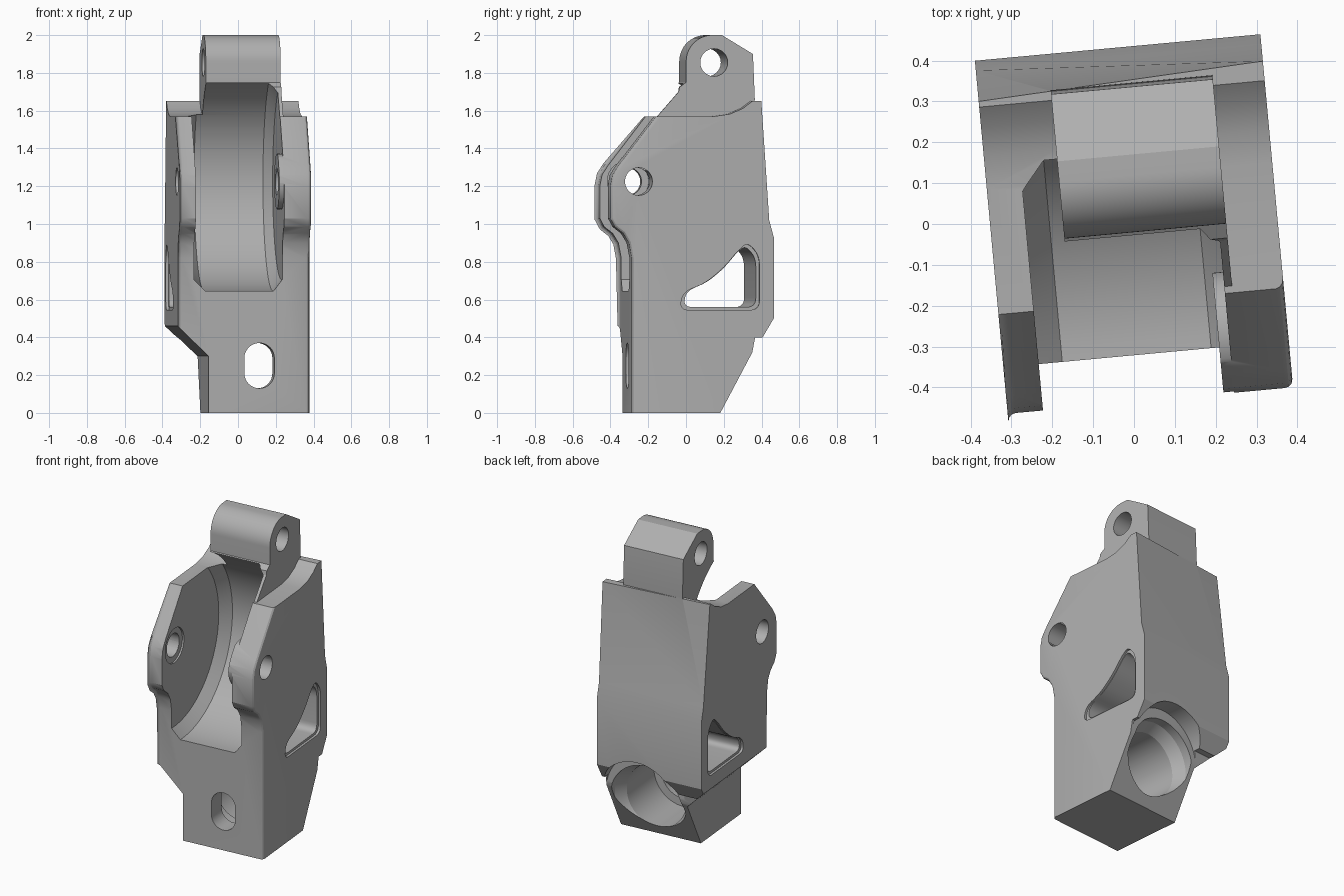
import bpy, bmesh
from math import sin, cos, pi, radians
from mathutils import Vector

if "Cube" in bpy.data.objects:
    bpy.data.objects.remove(bpy.data.objects["Cube"], do_unlink=True)

grey = bpy.data.materials.new("machined_grey")
grey.use_nodes = True
COLOUR = (0.43, 0.43, 0.43, 1)
grey.diffuse_color = COLOUR
grey.node_tree.nodes["Principled BSDF"].inputs["Base Color"].default_value = COLOUR

HALF = 0.351              # half width of the casting
AXLE = (-0.284, 1.225)    # y, z of the axle and the wheel pocket
BORE_X = 0.084


def finish(name, bm):
    bmesh.ops.recalc_face_normals(bm, faces=bm.faces)
    mesh = bpy.data.meshes.new(name)
    bm.to_mesh(mesh)
    bm.free()
    mesh.materials.append(grey)
    obj = bpy.data.objects.new(name, mesh)
    bpy.context.collection.objects.link(obj)
    return obj


def prism(points, axis, a, b):
    """Extrude a (y, z) outline along x, or an (x, z) outline along y."""
    bm = bmesh.new()
    place = (lambda p, d: (d, p[0], p[1])) if axis == "x" else (lambda p, d: (p[0], d, p[1]))
    lo = [bm.verts.new(place(p, a)) for p in points]
    hi = [bm.verts.new(place(p, b)) for p in points]
    bm.faces.new(lo)
    bm.faces.new(hi)
    n = len(points)
    for i in range(n):
        j = (i + 1) % n
        bm.faces.new((lo[i], lo[j], hi[j], hi[i]))
    return bm


def lathe(name, profile, axis, centre, steps=96):
    """Revolve (distance along axis, radius) pairs about an x or y axis."""
    bm = bmesh.new()
    cx, cz = centre
    rings = []
    for d, r in profile:
        ring = []
        for k in range(steps if r > 0 else 1):
            t = 2 * pi * k / steps
            u, z = cx + r * cos(t), cz + r * sin(t)
            ring.append(bm.verts.new((d, u, z) if axis == "x" else (u, d, z)))
        rings.append(ring)
    for p, q in zip(rings, rings[1:]):
        for k in range(steps):
            quad = [p[k % len(p)], p[(k + 1) % len(p)], q[(k + 1) % len(q)], q[k % len(q)]]
            bm.faces.new(list(dict.fromkeys(quad)))
    return finish(name, bm)


def arc(cx, cz, r, a0, a1, n=16):
    return [(cx + r * cos(radians(a0 + (a1 - a0) * i / n)),
             cz + r * sin(radians(a0 + (a1 - a0) * i / n))) for i in range(n + 1)]


def rounded(corners, r, n=6):
    """Round every corner of an outline with a short curve."""
    out = []
    for i, c in enumerate(corners):
        c = Vector(c)
        ends = []
        for k in (corners[i - 1], corners[(i + 1) % len(corners)]):
            d = Vector(k) - c
            ends.append(c + d.normalized() * min(r, d.length * 0.45))
        for s in range(n + 1):
            t = s / n
            out.append(tuple(ends[0] * (1 - t) ** 2 + c * 2 * t * (1 - t) + ends[1] * t * t))
    return out


def combine(target, tool, operation="DIFFERENCE"):
    mod = target.modifiers.new("combine", "BOOLEAN")
    mod.operation = operation
    mod.solver = "EXACT"
    mod.object = tool
    bpy.context.view_layer.objects.active = target
    bpy.ops.object.modifier_apply(modifier=mod.name)
    bpy.data.objects.remove(tool, do_unlink=True)


# Main casting with both ears
side = [(-0.32, 0), (-0.32, 0.82), (-0.335, 0.9), (-0.365, 0.95), (-0.41, 0.985),
        (-0.434, 1.03), (-0.434, 1.2), (-0.422, 1.26), (-0.39, 1.31), (-0.19, 1.57),
        (0.118, 1.57), (0.2, 1.582), (0.27, 1.612), (0.32, 1.65), (0.368, 1.65),
        (0.41, 1.02), (0.434, 0.93), (0.434, 0.5), (0.375, 0.4), (0.335, 0.4),
        (0.32, 0.32), (0.15, 0)]
bm = prism(side, "x", -HALF, HALF)
for v in bm.verts:        # slight twist of the upper back
    if v.co.x < 0 and v.co.y > 0.36 and v.co.z > 1.6:
        v.co.y = 0.334
twisted = [f for f in bm.faces if len(f.verts) == 4 and f.calc_center_median().y > 0.3]
bmesh.ops.triangulate(bm, faces=twisted)
front_edges = [e for e in bm.edges
               if abs(e.verts[0].co.x - e.verts[1].co.x) < 0.001
               and max(v.co.y for v in e.verts) < -0.1]
bmesh.ops.bevel(bm, geom=front_edges, offset=0.02, segments=3, profile=0.5, affect="EDGES")
body = finish("bracket_body", bm)

# Mounting knuckle on top
knuckle = [(-0.18, 1.4), (-0.18, 1.562), (-0.06, 1.70), (-0.055, 1.725), (-0.02, 1.75)]
knuckle += arc(0.12, 1.86, 0.14, 180, 90)
knuckle += [(0.17, 2.0), (0.335, 1.9), (0.345, 1.66), (0.32, 1.4)]
combine(body, finish("knuckle", prism(knuckle, "x", -0.173, 0.225)), "UNION")

# Wheel pocket with chamfered rim, boss on one ear and recess on the other
pocket = [(-0.275, 0), (-0.275, 0.11), (-0.264, 0.11), (-0.264, 0.52), (-0.206, 0.58),
          (0.16, 0.58), (0.206, 0.52), (0.206, 0.147), (0.18, 0.147), (0.18, 0)]
combine(body, lathe("pocket_cutter", pocket, "x", AXLE))

# Sloping undercut at the lower right corner
wedge = [(-0.5, 0.604), (-0.186, 0.30), (-0.186, -0.1), (-0.5, -0.1)]
combine(body, finish("undercut_cutter", prism(wedge, "y", -0.6, 0.6)))

# Axle hole and knuckle hole
for centre in (AXLE, (0.128, 1.855)):
    hole = [(-0.6, 0), (-0.6, 0.073), (0.6, 0.073), (0.6, 0)]
    combine(body, lathe("hole_cutter", hole, "x", centre, 48))

# Side window, with a shallow wider step at each face
window = [(-0.045, 0.56), (0.34, 0.56), (0.34, 0.82), (0.285, 0.885),
          (0.24, 0.85), (0.17, 0.765), (0.08, 0.69), (-0.03, 0.645)]
combine(body, finish("window_cutter", prism(rounded(window, 0.05), "x", -0.6, 0.6)))
rim = [(0.16 + (y - 0.16) * 1.1, 0.71 + (z - 0.71) * 1.1) for y, z in window]
for s in (-1, 1):
    step = prism(rounded(rim, 0.05), "x", s * (HALF - 0.015), s * 0.6)
    combine(body, finish("window_rim_cutter", step))

# Rear bore with countersink, and the round relief above it
bore = [(-0.2, 0), (-0.2, 0.15), (-0.12, 0.15), (-0.12, 0.2), (0.2, 0.2),
        (0.27, 0.24), (0.6, 0.24), (0.6, 0)]
combine(body, lathe("bore_cutter", bore, "y", (BORE_X, 0.265)))
relief = [(0.325, 0), (0.325, 0.266), (0.6, 0.266), (0.6, 0)]
combine(body, lathe("relief_cutter", relief, "y", (BORE_X, 0.305)))

# Front adjustment slot
slot = arc(BORE_X, 0.29, 0.08, 0, 180) + arc(BORE_X, 0.21, 0.08, 180, 360)
combine(body, finish("slot_cutter", prism(slot, "y", -0.6, 0.0)))

# Final turn and shading
body.rotation_euler.z = radians(5.3)
bpy.ops.object.select_all(action="DESELECT")
body.select_set(True)
bpy.context.view_layer.objects.active = body
bpy.ops.object.shade_smooth_by_angle(angle=radians(28))
